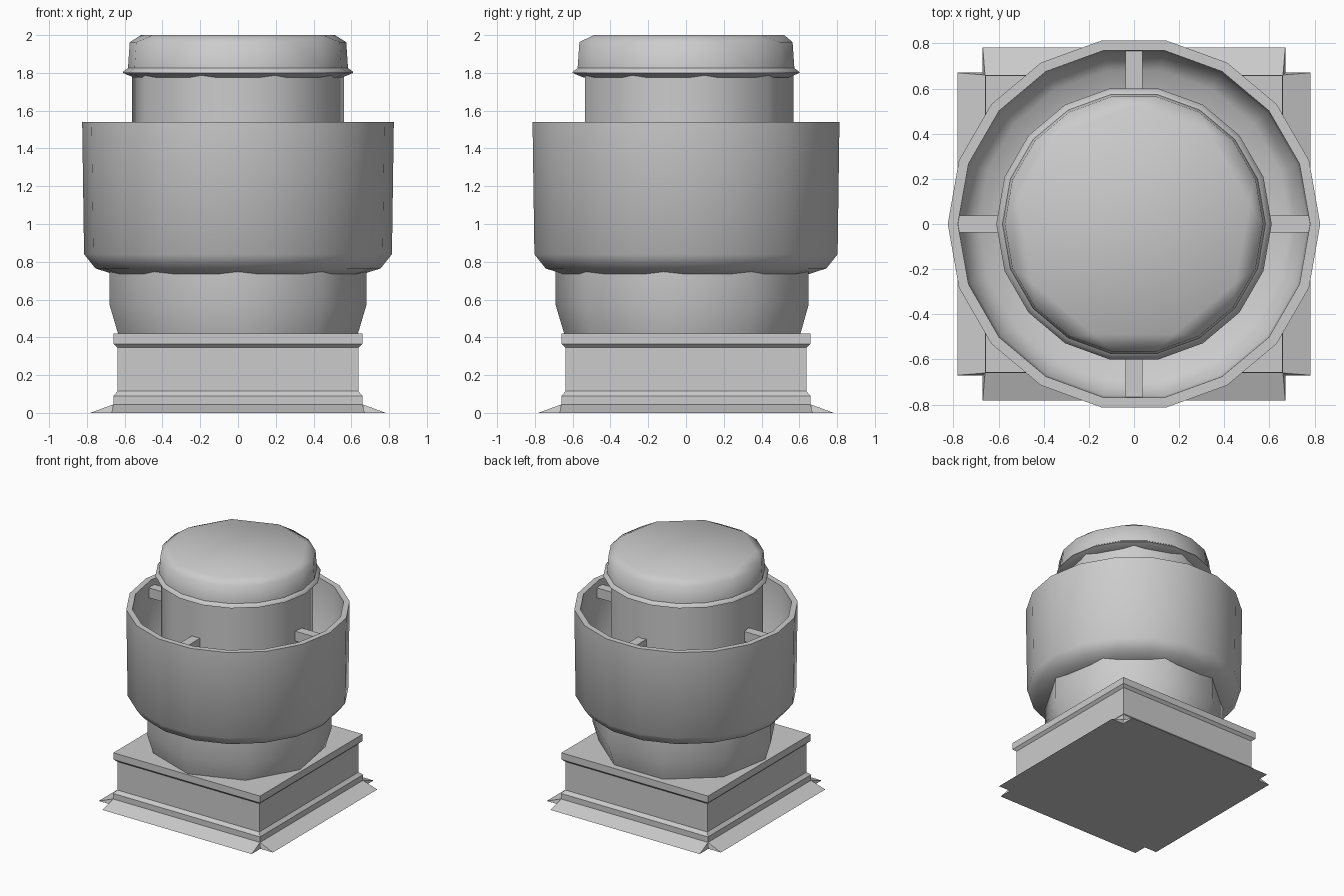
import bpy, bmesh
from math import sin, cos, radians, sqrt, pi

if "Cube" in bpy.data.objects:
    bpy.data.objects.remove(bpy.data.objects["Cube"])


def finish(bm, name, angle=None):
    bmesh.ops.recalc_face_normals(bm, faces=bm.faces[:])
    mesh = bpy.data.meshes.new(name)
    bm.to_mesh(mesh)
    bm.free()
    ob = bpy.data.objects.new(name, mesh)
    bpy.context.collection.objects.link(ob)
    if angle:
        bpy.ops.object.select_all(action='DESELECT')
        ob.select_set(True)
        bpy.context.view_layer.objects.active = ob
        bpy.ops.object.shade_smooth_by_angle(angle=radians(angle))
    return ob


def ring(bm, r, z, n, start):
    a0 = radians(start)
    return [bm.verts.new((r * cos(a0 + 2 * pi * i / n), r * sin(a0 + 2 * pi * i / n), z))
            for i in range(n)]


def lathe(name, profile, n, start=0, angle=None, bottom=False, top=False, loop=False):
    """Sweep an (r, z) profile around z with n sides."""
    bm = bmesh.new()
    rings = [ring(bm, r, z, n, start) for r, z in profile]
    pairs = list(zip(rings, rings[1:])) + ([(rings[-1], rings[0])] if loop else [])
    for a, b in pairs:
        for i in range(n):
            j = (i + 1) % n
            bm.faces.new((a[i], a[j], b[j], b[i]))
    if bottom:
        bm.faces.new(rings[0])
    if top:
        bm.faces.new(rings[-1])
    return finish(bm, name, angle)


# Sloping roof flashing with notched corners
bm = bmesh.new()
low, high = [], []
for k in range(4):
    c, s = round(cos(k * pi / 2)), round(sin(k * pi / 2))
    def turn(x, y, z):
        return bm.verts.new((c * x - s * y, s * x + c * y, z))
    low.append([turn(0.782, -0.67, 0), turn(0.782, 0.67, 0), turn(0.67, 0.67, 0)])
    high.append(turn(0.66, 0.66, 0.045))
for k in range(4):
    a, b, notch = low[k]
    prev_notch = low[k - 1][2]
    nxt = low[(k + 1) % 4][0]
    bm.faces.new((a, b, high[k], high[k - 1]))
    bm.faces.new((b, notch, high[k]))
    bm.faces.new((notch, nxt, high[k]))
bm.faces.new([v for side in low for v in side])
finish(bm, "roof_flashing")

# Square curb with lower lip and overhanging top plate
curb = [(0.66, 0.04), (0.66, 0.09), (0.637, 0.115), (0.637, 0.345),
        (0.658, 0.365), (0.658, 0.42)]
lathe("curb", [(w * sqrt(2), z) for w, z in curb], 4, 45, top=True)

# Nine-sided bowl on the curb
lathe("lower_bowl", [(0.645, 0.42), (0.69, 0.57), (0.69, 0.77)], 9, -90, 50)

# Double-walled outer band, curving in at the bottom
lathe("wind_band", [(0.825, 1.54), (0.815, 0.84), (0.755, 0.765), (0.63, 0.725),
                    (0.52, 0.725), (0.52, 0.765), (0.69, 0.79), (0.77, 0.86),
                    (0.78, 1.54)], 18, 0, 60, loop=True)

# Inner motor drum
lathe("motor_drum", [(0.57, 0.74), (0.57, 1.80)], 9, 90, 50, top=True)

# Flared rim below the cap
lathe("cap_rim", [(0.55, 1.775), (0.61, 1.80), (0.61, 1.805), (0.583, 1.825)], 18, 0, 60,
      bottom=True)

# Domed cap: eighteen-sided wall tapering to a nine-sided flat top
bm = bmesh.new()
ring(bm, 0.583, 1.82, 18, 0)
ring(bm, 0.573, 1.963, 18, 0)
ring(bm, 0.52, 2.0, 9, 90)
bmesh.ops.convex_hull(bm, input=bm.verts[:])
bmesh.ops.dissolve_limit(bm, angle_limit=radians(0.5), verts=bm.verts[:], edges=bm.edges[:])
finish(bm, "cap", 60)

# Four struts joining drum and band
for k, side in enumerate(("right", "back", "left", "front")):
    bm = bmesh.new()
    bmesh.ops.create_cube(bm, size=1)
    for v in bm.verts:
        v.co = (0.665 + v.co.x * 0.25, v.co.y * 0.074, 1.45 + v.co.z * 0.08)
    ob = finish(bm, side + "_strut")
    ob.rotation_euler.z = k * pi / 2
